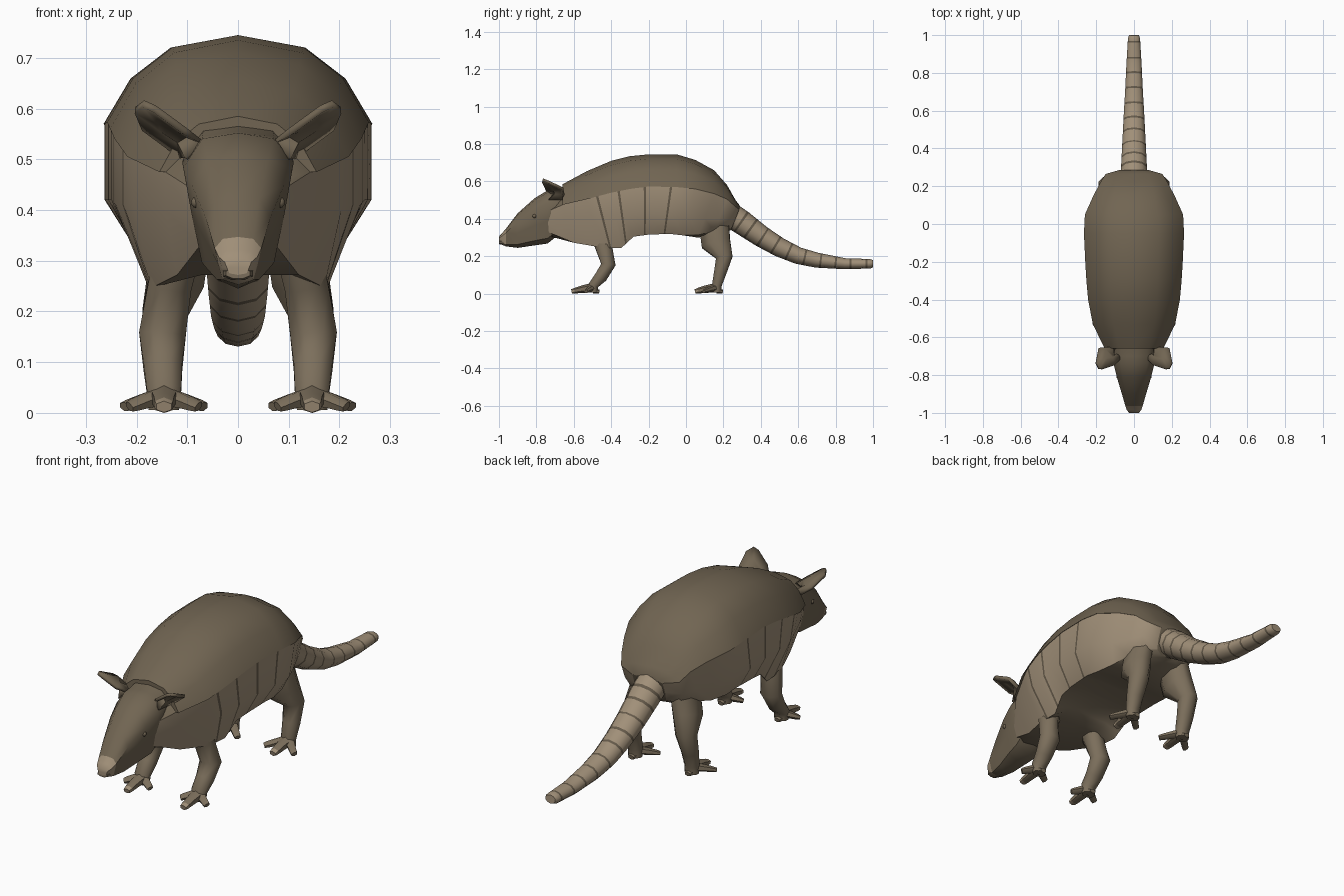
import bpy, bmesh, math
from mathutils import Vector

if "Cube" in bpy.data.objects:
    bpy.data.objects.remove(bpy.data.objects["Cube"])


def material(name, r, g, b):
    m = bpy.data.materials.new(name)
    m.diffuse_color = (r, g, b, 1)
    m.use_nodes = True
    m.node_tree.nodes["Principled BSDF"].inputs["Base Color"].default_value = m.diffuse_color
    return m


SHELL = material("shell_brown", 0.165, 0.13, 0.085)
TAN = material("band_tan", 0.355, 0.278, 0.19)
STRIPE = material("stripe_brown", 0.13, 0.102, 0.068)
SKIN = material("skin_brown", 0.20, 0.158, 0.106)


def finish(name, bm, mats, angle=40):
    bmesh.ops.recalc_face_normals(bm, faces=bm.faces)
    me = bpy.data.meshes.new(name)
    bm.to_mesh(me)
    bm.free()
    for m in mats:
        me.materials.append(m)
    ob = bpy.data.objects.new(name, me)
    bpy.context.collection.objects.link(ob)
    bpy.ops.object.select_all(action='DESELECT')
    ob.select_set(True)
    bpy.context.view_layer.objects.active = ob
    bpy.ops.object.shade_smooth_by_angle(angle=math.radians(angle))
    return ob


def skin_rings(bm, rings, rule=lambda i, j: 0):
    """Bridge closed rings and cap both ends; rule(ring, side) gives the material."""
    vs = [[bm.verts.new(p) for p in r] for r in rings]
    n = len(vs[0])
    for i in range(len(vs) - 1):
        for j in range(n):
            k = (j + 1) % n
            f = bm.faces.new((vs[i][j], vs[i][k], vs[i + 1][k], vs[i + 1][j]))
            f.material_index = rule(i, j)
    bm.faces.new(vs[0]).material_index = rule(0, 0)
    bm.faces.new(vs[-1]).material_index = rule(len(vs) - 2, 0)


def mirror_ring(half):
    """Close a half outline whose first and last points lie on x = 0."""
    return half + [(-x, y, z) for x, y, z in half[-2:0:-1]]


def tube(bm, path, n=8, rule=lambda i, j: 0):
    """Path entries: x, y, z, half width across, half width in the bending plane."""
    c = [Vector(p[:3]) for p in path]
    grow = 1 / math.cos(math.pi / n)
    rings = []
    for i, p in enumerate(path):
        t = (c[min(i + 1, len(c) - 1)] - c[max(i - 1, 0)]).normalized()
        a = (Vector((1, 0, 0)) - t * t.x).normalized()
        b = t.cross(a)
        rings.append([c[i] + (a * p[3] * math.cos(q) + b * p[4] * math.sin(q)) * grow
                      for q in (math.tau * (k + 0.5) / n for k in range(n))])
    skin_rings(bm, rings, rule)


def sample(table, y, key=0):
    """Linear interpolation of a table row at y."""
    for a, b in zip(table, table[1:]):
        if y <= b[key] + 1e-9:
            f = (y - a[key]) / (b[key] - a[key])
            return [u + (v - u) * f for u, v in zip(a, b)]
    return list(table[-1])


def with_stripes(ys, stripes, half):
    """Add a narrow pair of stations at each stripe."""
    ys = [y for y in ys if all(abs(y - s) > 2 * half for s in stripes)]
    return sorted(ys + [s + d for s in stripes for d in (-half, half)])


# Body stations: y, top, half width, shell edge z, side z, lower half width, lower z, belly z
BODY = [
    (-.74, .47, .10, .44, .38, .075, .33, .31),
    (-.66, .585, .155, .475, .40, .12, .272, .272),
    (-.53, .655, .218, .505, .41, .17, .247, .272),
    (-.40, .71, .243, .54, .41, .175, .243, .28),
    (-.30, .735, .252, .56, .42, .19, .305, .315),
    (-.20, .745, .258, .573, .42, .197, .315, .328),
    (-.05, .745, .265, .57, .42, .20, .32, .33),
    (.05, .715, .260, .56, .42, .195, .312, .315),
    (.15, .66, .215, .535, .40, .18, .315, .30),
    (.22, .58, .178, .505, .40, .155, .335, .31),
    (.265, .50, .15, .465, .40, .125, .345, .33),
    (.285, .475, .08, .45, .40, .07, .355, .34),
]

# Shell over the back
rings = []
for y, zt, w, ze, *_ in BODY[1:]:
    h = zt - ze
    rings.append(mirror_ring([(0, y, zt), (.5 * w, y, ze + .86 * h), (.8 * w, y, ze + .51 * h),
                              (w, y, ze), (w - .03, y, ze), (0, y, ze + .3 * h)]))
bm = bmesh.new()
skin_rings(bm, rings)
finish("shell", bm, [SHELL])

# Banded flanks, shoulders and belly
stripes = [-.475, -.36, -.22, -.08]
ys = with_stripes([r[0] for r in BODY], stripes, .006)
rings = []
for y in ys:
    _, zt, w, ze, zl, wb, zb, belly = sample(BODY, y)
    lean = max(-.3, min(.4, y + .22)) if y > -.7 else 0
    w -= .002 if y > -.5 else .012
    low = [(w, zl), (wb, zb), (wb * .6, belly), (0, belly)]
    rings.append(mirror_ring([(0, y, ze + .7 * (zt - ze)), (.65 * w, y, ze + .45 * (zt - ze)), (w, y, ze)]
                             + [(x, y + lean * (z - ze), z) for x, z in low]))


def body_rule(i, j):
    j = min(j, 11 - j)
    if j in (2, 3):
        return 1 if ys[i + 1] - ys[i] < .0125 else 0
    return 2 if j > 3 else 3


bm = bmesh.new()
skin_rings(bm, rings, body_rule)
finish("body", bm, [TAN, STRIPE, SKIN, SHELL], 45)

# Head: y, top, bottom, half width
HEAD = [(-1.0, .305, .272, .026), (-.985, .322, .262, .038), (-.963, .347, .253, .046),
        (-.90, .43, .245, .064), (-.81, .51, .258, .091), (-.74, .552, .268, .108), (-.70, .555, .30, .11),
        (-.62, .575, .38, .10)]
rings = []
for y, zt, zb, w in HEAD:
    sec = [(0, 1), (.65, .96), (1, .76), (.84, .42), (.66, .1), (0, 0)]
    rings.append(mirror_ring([(u * w, y, zb + t * (zt - zb)) for u, t in sec]))
bm = bmesh.new()
skin_rings(bm, rings, lambda i, j: 1 if i < 2 else 0)
finish("head", bm, [SHELL, TAN], 50)

# Nose pad
bm = bmesh.new()
tube(bm, [(0, -1.0, .275, .024, .010), (0, -.985, .275, .030, .013), (0, -.96, .275, .028, .012)])
finish("nose", bm, [SKIN])

# Tail: y, z, radius across, radius upright
TAIL = [(.21, .44, .070, .064), (.30, .38, .068, .062), (.40, .308, .063, .055), (.50, .248, .058, .049),
        (.60, .203, .053, .043), (.70, .179, .047, .038), (.85, .160, .040, .028), (.985, .160, .032, .024),
        (1.0, .161, .025, .018)]
tail_ys = with_stripes([r[0] for r in TAIL], [.295, .345, .41, .48, .55, .635, .72, .80, .88, .965], .005)
bm = bmesh.new()
tube(bm, [(0, *sample(TAIL, y)) for y in tail_ys], 10,
     lambda i, j: 1 if tail_ys[i + 1] - tail_ys[i] < .0105 else 0)
finish("tail", bm, [TAN, STRIPE], 50)

# Legs: x, y, z, half width across, half width fore and aft
FRONT = [(.115, -.45, .34, .045, .07), (.135, -.44, .25, .043, .045), (.149, -.415, .155, .046, .038),
         (.148, -.455, .09, .038, .034), (.146, -.495, .045, .034, .026), (.146, -.495, .006, .030, .024)]
HIND = [(.10, .15, .37, .05, .08), (.122, .16, .27, .056, .078), (.145, .205, .195, .044, .044),
        (.148, .182, .11, .037, .033), (.146, .165, .045, .032, .026), (.146, .165, .006, .030, .024)]

for side, s in (("left", 1), ("right", -1)):
    for name, path, splay, reach in (("front_leg", FRONT, .068, -.04), ("hind_leg", HIND, .078, -.07)):
        bm = bmesh.new()
        tube(bm, [(s * p[0], *p[1:]) for p in path])
        # Three splayed toes, the middle one with a pale claw
        x, y = path[-1][:2]
        for dx, dy, r in ((0, -.117, .020), (splay, reach, .016), (-splay, reach, .016)):
            toe = [(s * (x + dx * f), y + dy * f, z, r * k, r * q)
                   for f, z, k, q in ((0, .034, 1.3, 1.1), (.55, .023, 1, .85), (.85, .016, .9, .65), (1, .012, .75, .5))]
            tube(bm, toe, 6, lambda i, j: 1 if i == 2 and dx == 0 else 0)
        # Heel
        tube(bm, [(s * x, y, .016, .026, .014), (s * x, y + .032, .01, .014, .009)], 6)
        finish(f"{name}_{side}", bm, [SKIN, TAN], 60)

    # Cupped ear
    rim = [(.065, -.71, .53), (.105, -.748, .556), (.165, -.768, .600), (.187, -.766, .610),
           (.203, -.735, .597), (.188, -.66, .562), (.11, -.65, .505), (.10, -.73, .50)]
    bm = bmesh.new()
    outer = [bm.verts.new((s * x, y, z)) for x, y, z in rim]
    hub = Vector((.125, -.675, .56))
    inner = [bm.verts.new((s * q.x, q.y, q.z)) for q in (hub.lerp(Vector(p), .45) for p in rim)]
    for i in range(len(rim)):
        k = (i + 1) % len(rim)
        bm.faces.new((outer[i], outer[k], inner[k], inner[i]))
    bm.faces.new(inner)
    ear = finish(f"ear_{side}", bm, [SHELL], 50)
    mod = ear.modifiers.new("thickness", 'SOLIDIFY')
    mod.thickness = .014
    mod.offset = 0

    # Eye
    bm = bmesh.new()
    bmesh.ops.create_uvsphere(bm, u_segments=10, v_segments=6, radius=.011)
    bmesh.ops.translate(bm, verts=bm.verts, vec=(s * .082, -.81, .415))
    finish(f"eye_{side}", bm, [SHELL])
